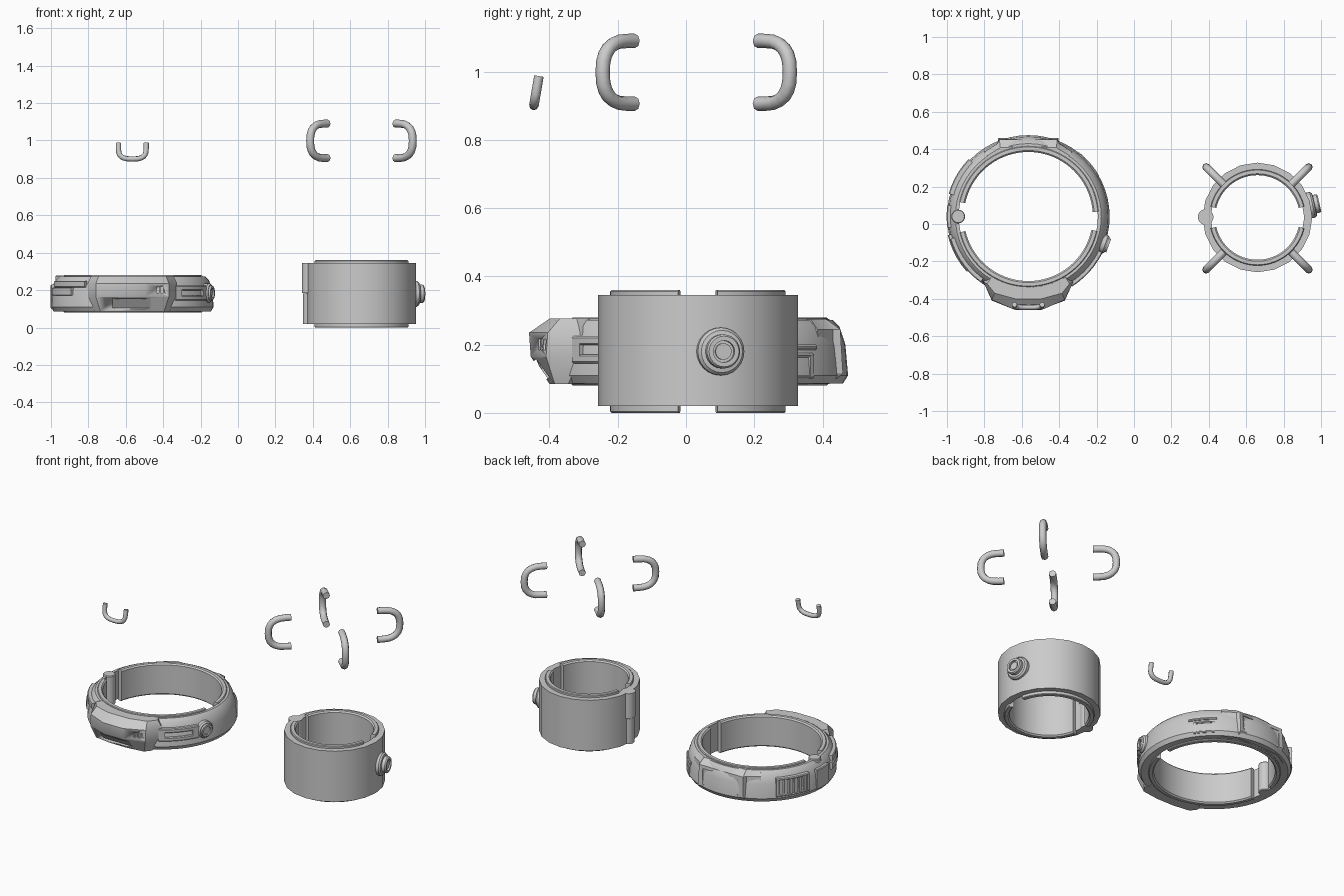
import bpy, bmesh
from math import sin, cos, pi, radians, atan2
from mathutils import Matrix, Vector

if "Cube" in bpy.data.objects:
    bpy.data.objects.remove(bpy.data.objects["Cube"])

COLLAR = (-0.565, 0.04)
CUFF = (0.66, 0.035)


def finish(name, bm, angle=30):
    bmesh.ops.remove_doubles(bm, verts=bm.verts, dist=1e-5)
    bmesh.ops.recalc_face_normals(bm, faces=bm.faces)
    me = bpy.data.meshes.new(name)
    bm.to_mesh(me)
    bm.free()
    ob = bpy.data.objects.new(name, me)
    bpy.context.collection.objects.link(ob)
    bpy.ops.object.select_all(action='DESELECT')
    ob.select_set(True)
    bpy.context.view_layer.objects.active = ob
    bpy.ops.object.shade_smooth_by_angle(angle=radians(angle))
    return ob


def loft(name, rings, closed=False):
    """Skin a list of equal-length point loops; cap the ends unless closed."""
    bm = bmesh.new()
    vs = [[bm.verts.new(p) for p in r] for r in rings]
    n = len(rings[0])
    last = len(vs) if closed else len(vs) - 1
    for i in range(last):
        a, b = vs[i], vs[(i + 1) % len(vs)]
        for j in range(n):
            k = (j + 1) % n
            bm.faces.new((a[j], a[k], b[k], b[j]))
    if not closed:
        bm.faces.new(vs[0])
        bm.faces.new(vs[-1])
    return finish(name, bm)


def revolve(name, c, prof, a0=0, a1=360, n=48):
    """Sweep an (r, z) profile around a vertical axis, in degrees."""
    full = a1 - a0 >= 360
    angs = [radians(a0 + (a1 - a0) * i / n) for i in range(n if full else n + 1)]
    return loft(name, [[(c[0] + r * cos(a), c[1] + r * sin(a), z) for r, z in prof]
                       for a in angs], full)


def panel(name, c, r0, r1, z0, z1, a0, a1):
    b = 0.005
    return revolve(name, c, [(r0, z0), (r1 - b, z0), (r1, z0 + b), (r1, z1 - b),
                             (r1 - b, z1), (r0, z1)], a0, a1, max(2, int((a1 - a0) / 5)))


def frame(name, c, r0, r1, z0, z1, a0, a1, t=0.012, da=2):
    """Raised rim around a sunken field."""
    for z, w in ((z0, z0 + t), (z1 - t, z1)):
        panel(name, c, r0, r1, z, w, a0, a1)
    for a in (a0, a1 - da):
        panel(name, c, r0, r1, z0, z1, a, a + da)


def block(name, c, levels, r_in):
    """Stack of plan outlines (left to right by angle) closed by the ring's inner arc."""
    rings = []
    for z, pts in levels:
        b, a = (atan2(p[1] - c[1], p[0] - c[0]) for p in (pts[0], pts[-1]))
        arc = [a + (b - a) * i / 8 for i in range(9)]
        rings.append([(x, y, z) for x, y in pts] +
                     [(c[0] + r_in * cos(t), c[1] + r_in * sin(t), z) for t in arc])
    return loft(name, rings)


def mirrored(c, half):
    """Mirror half an outline (outermost point first) about x = c[0]."""
    return [(c[0] - x, y) for x, y in half] + [(c[0] + x, y) for x, y in reversed(half)]


def cut(ob, centre, size, tilt=0):
    bm = bmesh.new()
    m = Matrix.Translation(centre) @ Matrix.Rotation(tilt, 4, 'X') @ Matrix.Diagonal((*size, 1))
    bmesh.ops.create_cube(bm, size=1, matrix=m)
    cutter = finish('recess_cutter', bm)
    cutter.hide_render = True
    cutter.hide_set(True)
    cutter.display_type = 'WIRE'
    mod = ob.modifiers.new('recess', 'BOOLEAN')
    mod.operation = 'DIFFERENCE'
    mod.object = cutter


def bolt(name, c, z, angle, prof):
    a = radians(angle)
    ob = revolve(name, (0, 0), prof, n=24)
    ob.matrix_world = (Matrix.Translation((c[0], c[1], z)) @ Matrix.Rotation(a, 4, 'Z')
                       @ Matrix.Rotation(pi / 2, 4, 'Y'))


def tube(name, pts, r):
    cu = bpy.data.curves.new(name, 'CURVE')
    cu.dimensions = '3D'
    cu.bevel_depth = r
    cu.bevel_resolution = 2
    cu.use_fill_caps = True
    sp = cu.splines.new('POLY')
    sp.points.add(len(pts) - 1)
    for p, q in zip(sp.points, pts):
        p.co = (*q, 1)
    sp.use_smooth = True
    bpy.context.collection.objects.link(bpy.data.objects.new(name, cu))


def d_path(u0, u1, u2, h, p):
    """Half-round D shape as (depth, height) points."""
    out = [(u0, h)]
    for i in range(13):
        t = pi / 2 - pi * i / 12
        s = 1 if t >= 0 else -1
        out.append((u1 + (u2 - u1) * max(cos(t), 0) ** p, s * h * abs(sin(t)) ** p))
    return out + [(u0, -h)]


def pad_profile(r0, r1, z0, z1, b=0.008):
    return [(r0, z0 + b), (r0 + b, z0), (r1 - b / 2, z0), (r1, z0 + b / 2),
            (r1, z1 - b / 2), (r1 - b / 2, z1), (r0 + b, z1), (r0, z1 - b)]


# Collar: shell and two inner pads
revolve('collar_shell', COLLAR, [(.372, .09), (.42, .086), (.435, .11), (.427, .2),
                                 (.41, .252), (.39, .272), (.372, .272)], n=56)
for a0, a1 in ((4, 168), (193, 348)):
    revolve('collar_pad', COLLAR, pad_profile(.345, .376, .08, .28), a0, a1, 36)

# Collar front housing with a lower recess and three vents
front = block('collar_front_housing', COLLAR, [(z, mirrored(COLLAR, h)) for z, h in (
    (.085, [(.2, -.345), (.17, -.385), (.06, -.40)]),
    (.165, [(.24, -.31), (.195, -.41), (.07, -.455)]),
    (.235, [(.24, -.31), (.195, -.405), (.07, -.46)]),
    (.276, [(.22, -.32), (.18, -.37), (.07, -.40)]))], .38)
cut(front, (-.56, -.432, .122), (.22, .03, .065), radians(-36) * -1)
for i in range(3):
    cut(front, (-.43 + .022 * i, -.43, .2), (.013, .04, .032))

# Collar rear housing with a recessed plate
rear = block('collar_rear_housing', COLLAR, [(z, mirrored(COLLAR, h)[::-1]) for z, h in (
    (.085, [(.23, .37), (.155, .415), (.15, .42)]),
    (.115, [(.24, .395), (.165, .435), (.16, .46)]),
    (.245, [(.235, .385), (.165, .43), (.155, .452)]),
    (.275, [(.22, .365), (.155, .405), (.15, .41)]))], .38)
cut(rear, (-.565, .465, .175), (.26, .03, .10))

# Collar side panels: slot, port, grille and step plates
frame('slot_frame', COLLAR, .40, .441, .145, .225, -58, -26, .026, 5)
frame('port_frame', COLLAR, .40, .437, .10, .175, 34, 50)
panel('port_bar', COLLAR, .40, .437, .185, .2, 30, 52)
frame('grille_frame', COLLAR, .40, .443, .12, .235, 136, 164)
for i in range(6):
    panel('grille_bar', COLLAR, .40, .44, .125, .23, 138.5 + 4.1 * i, 140.9 + 4.1 * i)
panel('step_plate_upper', COLLAR, .39, .435, .215, .25, 196, 234)
panel('step_plate_lower', COLLAR, .39, .442, .17, .215, 193, 222)

# Collar hinge and its cover
revolve('collar_hinge', (-.94, .04), [(0, .09), (.033, .09), (.037, .095), (.037, .272),
                                      (.033, .277), (0, .277)], n=20)
panel('collar_hinge_cover', COLLAR, .40, .437, .10, .23, 172, 188)

# Lock bolts
bolt('collar_bolt', COLLAR, .185, -20, [(0, .40), (.052, .40), (.052, .437), (.045, .447),
     (.040, .447), (.037, .457), (.025, .457), (.025, .447), (0, .447)])
bolt('cuff_bolt', CUFF, .18, 13, [(0, .26), (.07, .26), (.07, .302), (.062, .312), (.05, .314),
     (.05, .333), (.045, .34), (.032, .34), (.032, .327), (.024, .327), (.024, .334), (0, .334)])

# Cuff: low-sided shell, smooth inner pads
loft('cuff_shell', [[(CUFF[0] + r * cos(t), CUFF[1] + r * sin(t), z)
                     for r, z in ((.25, .02), (.293, .02), (.293, .345), (.25, .345))]
                    for t in (2 * pi * i / 20 for i in range(20))], True)
for a0 in (13, 193):
    revolve('cuff_pad', CUFF, pad_profile(.226, .257, 0, .36), a0, a0 + 154, 32)

# Cuff hinge knuckles
for r, z0, z1 in ((.042, .185, .345), (.036, .02, .181)):
    revolve('cuff_hinge', (.383, .037), [(0, z0), (r, z0), (r, z1), (0, z1)], n=20)

# Four floating cuff rings
for k in range(4):
    a = radians(45 + 90 * k)
    tube('cuff_ring', [(CUFF[0] + u * cos(a), .03 + u * sin(a), .998 + w)
                       for u, w in d_path(.255, .285, .388, .092, .8)], .021)

# Small floating collar ring
tube('collar_ring', [(COLLAR[0] + w, -.431 - .17 * u, .987 - u)
                     for u, w in d_path(0, .03, .086, .074, .7)], .014)
